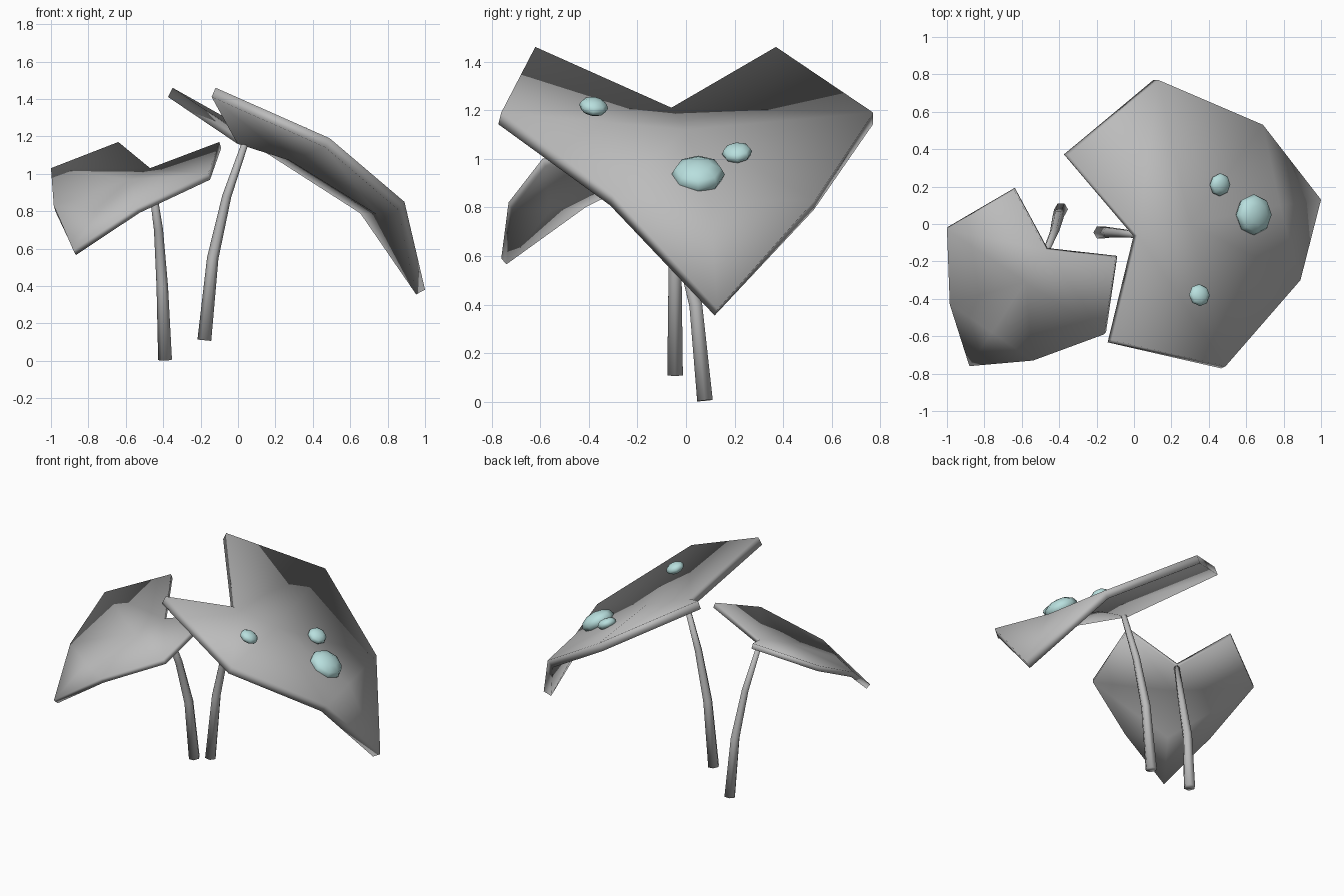
import bpy, bmesh, math
from mathutils import Vector, Matrix

cube = bpy.data.objects.get("Cube")
if cube:
    bpy.data.objects.remove(cube)


def make_material(name, rgb):
    mat = bpy.data.materials.new(name)
    mat.use_nodes = True
    mat.diffuse_color = (*rgb, 1)
    mat.node_tree.nodes["Principled BSDF"].inputs["Base Color"].default_value = (*rgb, 1)
    return mat


grey = make_material("leaf grey", (0.5, 0.5, 0.5))
aqua = make_material("dew aqua", (0.48, 0.74, 0.73))


def finish(name, bm, mat):
    bmesh.ops.recalc_face_normals(bm, faces=bm.faces)
    mesh = bpy.data.meshes.new(name)
    for face in bm.faces:
        face.smooth = True
    bm.to_mesh(mesh)
    bm.free()
    mesh.materials.append(mat)
    obj = bpy.data.objects.new(name, mesh)
    bpy.context.collection.objects.link(obj)
    return obj


# Heart-shaped leaf: eight rim points from the notch round, then two on the midrib
def leaf(name, points, thickness):
    bm = bmesh.new()
    v = [bm.verts.new(p) for p in points]
    notch, lobe_a, side_a, low_a, tip, low_b, side_b, lobe_b, mid, mid_low = v
    for corners in ((notch, lobe_a, side_a, mid), (notch, mid, side_b, lobe_b),
                    (mid, side_a, low_a, mid_low), (mid, mid_low, low_b, side_b),
                    (mid_low, low_a, tip), (mid_low, tip, low_b)):
        bm.faces.new(corners)
    bmesh.ops.recalc_face_normals(bm, faces=bm.faces)
    bm.normal_update()
    if sum(f.normal.z for f in bm.faces) < 0:
        bmesh.ops.reverse_faces(bm, faces=bm.faces)
    bm.normal_update()
    # Thicken downward from the upper sheet, sharing the rim vertices
    under = {p: bm.verts.new(p.co - p.normal * thickness) for p in v}
    rim = [e for e in bm.edges if e.is_boundary]
    for face in list(bm.faces):
        bm.faces.new([under[p] for p in reversed(face.verts)])
    for e in rim:
        a, b = e.verts
        bm.faces.new((a, b, under[b], under[a]))
    return finish(name, bm, grey)


# Tapered stem: rings of vertices along a bent path
def stem(name, path, radius_base, radius_top, sides=6):
    path = [Vector(p) for p in path]
    bm = bmesh.new()
    rings = []
    last = len(path) - 1
    for i, p in enumerate(path):
        direction = path[min(i + 1, last)] - path[max(i - 1, 0)]
        turn = Vector((0, 0, 1)).rotation_difference(direction)
        r = radius_base + (radius_top - radius_base) * i / last
        angles = [math.tau * k / sides for k in range(sides)]
        rings.append([bm.verts.new(p + turn @ Vector((r * math.cos(a), r * math.sin(a), 0)))
                      for a in angles])
    for low, high in zip(rings, rings[1:]):
        for k in range(sides):
            n = (k + 1) % sides
            bm.faces.new((low[k], low[n], high[n], high[k]))
    bm.faces.new(rings[0])
    bm.faces.new(rings[-1])
    return finish(name, bm, grey)


# Flattened dew drop lying on the leaf
def drop(name, centre, normal, radius, height):
    bm = bmesh.new()
    turn = Vector((0, 0, 1)).rotation_difference(Vector(normal)).to_matrix().to_4x4()
    matrix = Matrix.Translation(centre) @ turn @ Matrix.Diagonal((radius, radius, height, 1))
    bmesh.ops.create_uvsphere(bm, u_segments=8, v_segments=6, radius=1, matrix=matrix)
    return finish(name, bm, aqua)


leaf("large_leaf", [
    (0.02, -0.06, 1.21), (-0.35, 0.37, 1.46), (0.13, 0.77, 1.19), (0.69, 0.53, 0.83),
    (1.0, 0.13, 0.38), (0.89, -0.3, 0.85), (0.49, -0.76, 1.19), (-0.12, -0.62, 1.46),
    (0.3, 0.0, 1.12), (0.78, 0.1, 0.82)], 0.055)
leaf("small_leaf", [
    (-0.47, -0.14, 1.03), (-0.64, 0.18, 1.17), (-1.0, -0.03, 1.03), (-0.985, -0.43, 0.83),
    (-0.88, -0.76, 0.59), (-0.54, -0.73, 0.82), (-0.16, -0.59, 1.0), (-0.1, -0.18, 1.17),
    (-0.58, -0.31, 0.97), (-0.76, -0.58, 0.81)], 0.035)

stem("large_stem", [(-0.18, -0.045, 0.11), (-0.135, -0.045, 0.55),
                    (-0.06, -0.05, 0.88), (0.04, -0.06, 1.17)], 0.037, 0.018)
stem("small_stem", [(-0.39, 0.078, 0.005), (-0.405, 0.04, 0.4),
                    (-0.425, -0.04, 0.7), (-0.468, -0.14, 1.0)], 0.037, 0.018)

drop("large_drop", (0.64, 0.05, 0.935), (0.55, 0, 0.83), 0.11, 0.06)
drop("middle_drop", (0.46, 0.21, 1.025), (0.5, -0.1, 0.85), 0.062, 0.035)
drop("small_drop", (0.35, -0.38, 1.215), (0.4, 0.15, 0.9), 0.06, 0.035)
